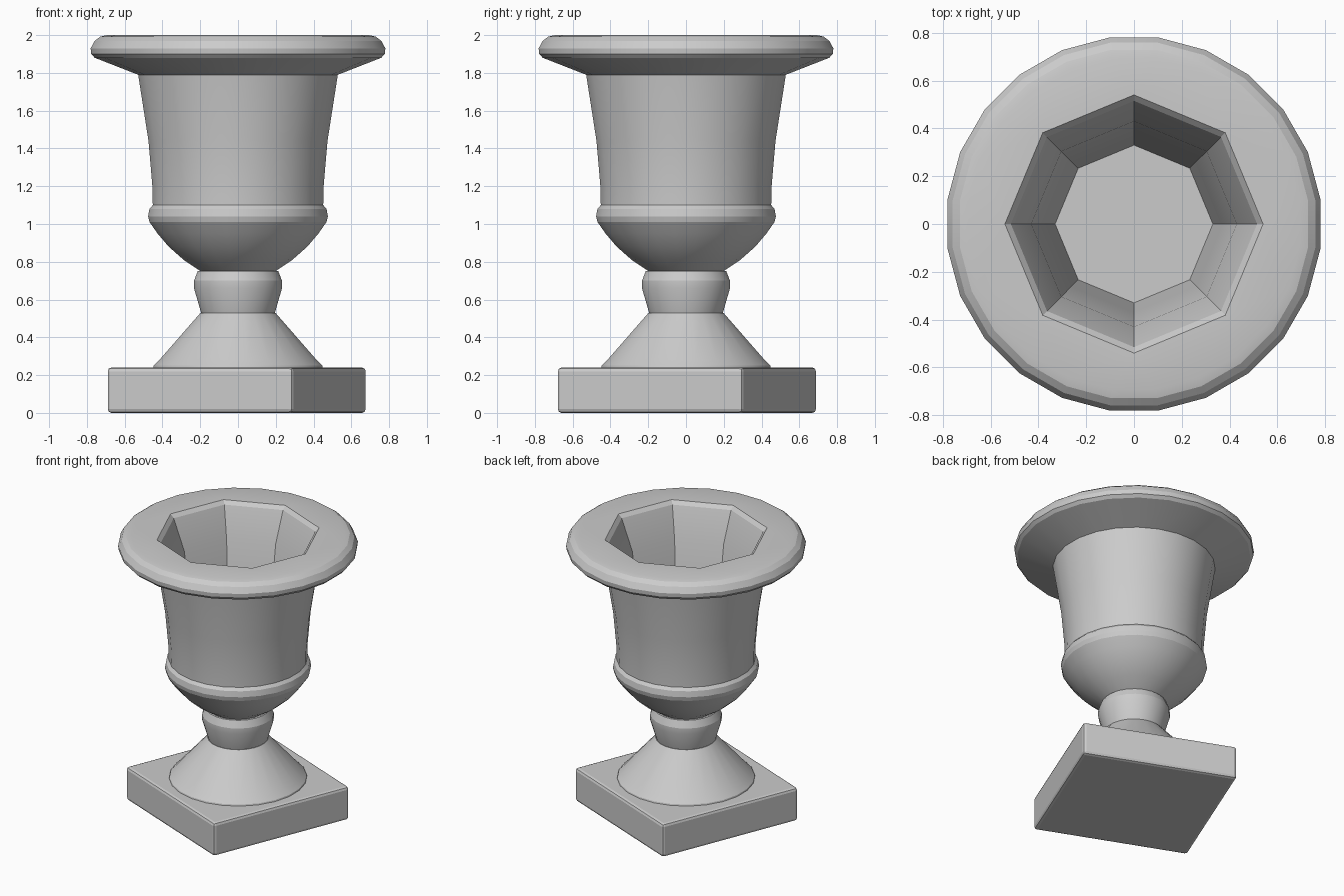
import bpy, bmesh, math

cube = bpy.data.objects.get("Cube")
if cube:
    bpy.data.objects.remove(cube, do_unlink=True)

stone = bpy.data.materials.new("grey_stone")
stone.use_nodes = True
GREY = (0.6, 0.6, 0.6, 1)
stone.diffuse_color = GREY
stone.node_tree.nodes["Principled BSDF"].inputs["Base Color"].default_value = GREY


def add_object(name, bm, smooth_angle=None):
    mesh = bpy.data.meshes.new(name)
    bm.to_mesh(mesh)
    bm.free()
    obj = bpy.data.objects.new(name, mesh)
    bpy.context.collection.objects.link(obj)
    mesh.materials.append(stone)
    if smooth_angle:
        bpy.ops.object.select_all(action='DESELECT')
        obj.select_set(True)
        bpy.context.view_layer.objects.active = obj
        bpy.ops.object.shade_smooth_by_angle(angle=math.radians(smooth_angle))
    return obj


def ring(bm, radius, z, sides, turn):
    verts = []
    for i in range(sides):
        a = math.tau * (i + turn) / sides
        verts.append(bm.verts.new((radius * math.cos(a), radius * math.sin(a), z)))
    return verts


def lathe(bm, profile, sides=24, turn=0.5):
    """Skin rings given as (radius, z); return the first and last ring."""
    rings = [ring(bm, r, z, sides, turn) for r, z in profile]
    for a, b in zip(rings, rings[1:]):
        for i in range(sides):
            j = (i + 1) % sides
            bm.faces.new((a[i], a[j], b[j], b[i]))
    return rings[0], rings[-1]


def turned_part(name, profile, smooth_angle=None):
    bm = bmesh.new()
    bottom, top = lathe(bm, profile)
    bm.faces.new(list(reversed(bottom)))
    bm.faces.new(top)
    add_object(name, bm, smooth_angle)


# Square plinth, turned on its axis with softened edges
bm = bmesh.new()
bmesh.ops.create_cube(bm, size=1)
bmesh.ops.scale(bm, vec=(1.06, 1.06, 0.24), verts=bm.verts)
plinth = add_object("plinth", bm)
plinth.location = (-0.007, 0.005, 0.12)
plinth.rotation_euler.z = math.radians(-22)
bevel = plinth.modifiers.new("soft_edges", 'BEVEL')
bevel.width = 0.02
bevel.segments = 2

# Flared foot and neck
turned_part("foot", [(0.455, 0.23), (0.45, 0.25), (0.42, 0.28), (0.2, 0.53)], 25)
turned_part("neck", [(0.197, 0.53), (0.235, 0.66), (0.235, 0.7), (0.215, 0.75)], 18)

# Vessel, rim and octagonal well as one continuous skin
bm = bmesh.new()
bottom, outer_edge = lathe(bm, [
    (0.2, 0.75), (0.29, 0.81), (0.37, 0.88), (0.43, 0.95), (0.472, 1.01),
    (0.48, 1.04), (0.473, 1.08), (0.455, 1.1), (0.458, 1.21), (0.478, 1.44),
    (0.533, 1.79), (0.765, 1.88), (0.784, 1.9), (0.787, 1.93),
    (0.765, 1.97), (0.735, 1.992), (0.7, 2.0)])
bm.faces.new(list(reversed(bottom)))
well_edge, floor = lathe(bm, [
    (0.54, 2.0), (0.515, 1.975), (0.43, 1.76), (0.37, 1.3), (0.33, 1.0)],
    sides=8, turn=0)
bm.faces.new(floor)

# Flat lip: three outer sides for each side of the octagon
for i in range(8):
    outer = [outer_edge[(3 * i + k - 1) % 24] for k in range(4)]
    a, b = well_edge[i], well_edge[(i + 1) % 8]
    bm.faces.new((a, outer[0], outer[1]))
    bm.faces.new((a, outer[1], outer[2], b))
    bm.faces.new((b, outer[2], outer[3]))
bmesh.ops.remove_doubles(bm, verts=bm.verts, dist=0.0001)
bmesh.ops.recalc_face_normals(bm, faces=bm.faces)
add_object("urn_vessel", bm, 17)
